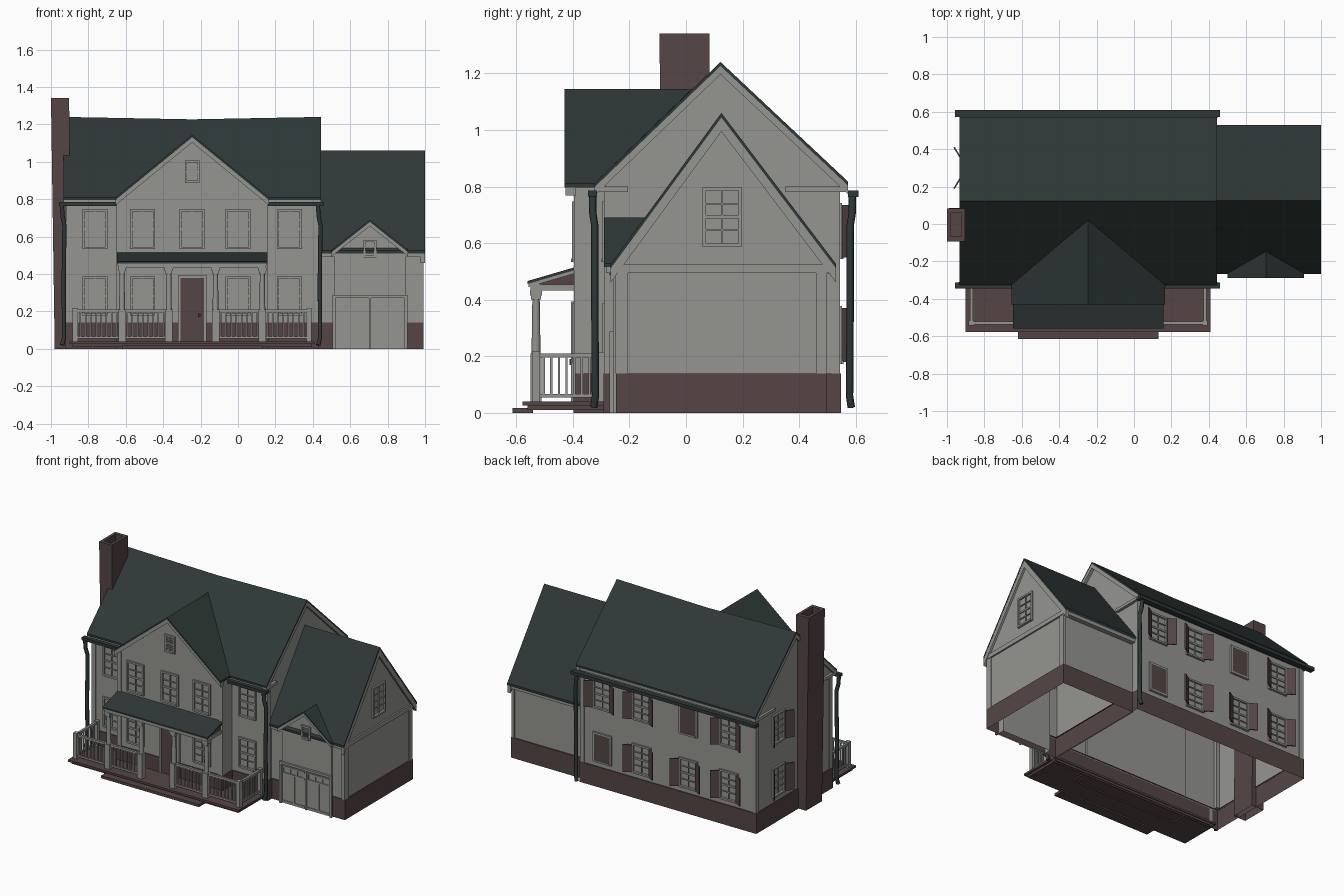
import bpy, bmesh, math
from mathutils import Matrix, Vector

if "Cube" in bpy.data.objects:
    bpy.data.objects.remove(bpy.data.objects["Cube"])


def material(name, rgb):
    m = bpy.data.materials.new(name)
    m.diffuse_color = (*rgb, 1)
    m.use_nodes = True
    m.node_tree.nodes["Principled BSDF"].inputs["Base Color"].default_value = m.diffuse_color
    return m


GREY = material("pale grey siding", (0.30, 0.30, 0.285))
GREEN = material("dark green roof", (0.027, 0.040, 0.038))
BRICK = material("dull red brick", (0.092, 0.060, 0.060))


def mesh(name, verts, faces, mat):
    me = bpy.data.meshes.new(name)
    me.from_pydata([tuple(v) for v in verts], [], faces)
    bm = bmesh.new()
    bm.from_mesh(me)
    bmesh.ops.recalc_face_normals(bm, faces=bm.faces)
    bm.to_mesh(me)
    bm.free()
    me.materials.append(mat)
    ob = bpy.data.objects.new(name, me)
    bpy.context.collection.objects.link(ob)
    return ob


def boxes(name, items, mat, M=Matrix()):
    """One object from several (x0, x1, y0, y1, z0, z1) boxes."""
    V, F = [], []
    for b in items:
        n = len(V)
        V += [M @ Vector((b[i], b[2 + j], b[4 + k])) for i in (0, 1) for j in (0, 1) for k in (0, 1)]
        F += [[n + q for q in f] for f in ((0, 1, 3, 2), (4, 5, 7, 6), (0, 1, 5, 4),
                                           (2, 3, 7, 6), (0, 2, 6, 4), (1, 3, 7, 5))]
    return mesh(name, V, F, mat)


def slab(name, poly, t, mat):
    """Sloped sheet with vertical thickness t."""
    n = len(poly)
    V = list(poly) + [(x, y, z - t) for x, y, z in poly]
    F = [list(range(n)), list(range(n, 2 * n))]
    F += [[i, (i + 1) % n, n + (i + 1) % n, n + i] for i in range(n)]
    return mesh(name, V, F, mat)


def prism(name, prof, axis, a, b, mat):
    """Profile of (s, z) pushed along x or y; the first edge (bottom) stays open."""
    n = len(prof)
    V = [(c, s, z) if axis == "x" else (s, c, z) for c in (a, b) for s, z in prof]
    F = [list(range(n)), list(range(n, 2 * n))]
    F += [[i, (i + 1) % n, n + (i + 1) % n, n + i] for i in range(1, n)]
    return mesh(name, V, F, mat)


def base_ring(name, x0, x1, y0, y1, h=0.14):
    V = [(x, y, z) for z in (0, h) for x, y in ((x0, y0), (x1, y0), (x1, y1), (x0, y1))]
    mesh(name, V, [[0, 1, 5, 4], [1, 2, 6, 5], [2, 3, 7, 6], [3, 0, 4, 7], [4, 5, 6, 7]][:4], BRICK)
    t = 0.012   # ledge on top of the brick
    boxes(name + "_ledge", [(x0, x1, y0, y0 + t, h - .004, h), (x0, x1, y1 - t, y1, h - .004, h),
                            (x0, x0 + t, y0, y1, h - .004, h), (x1 - t, x1, y0, y1, h - .004, h)], BRICK)


def wall_frame(side, pos):
    """Local axes: along the wall, outward, up."""
    u, d = {"front": ((1, 0, 0), (0, -1, 0)), "back": ((1, 0, 0), (0, 1, 0)),
            "right": ((0, 1, 0), (1, 0, 0)), "left": ((0, 1, 0), (-1, 0, 0))}[side]
    o = Vector(d) * abs(pos) if (pos < 0) == (min(d) < 0) else Vector(d) * -abs(pos)
    M = Matrix((u, d, (0, 0, 1))).transposed().to_4x4()
    M.translation = o
    return M


def window(name, side, pos, c, z0, z1, w=.13, rows=4, shutters=False, closed=False):
    M = wall_frame(side, pos)
    a, b, t = c - w / 2, c + w / 2, .012
    if closed:
        boxes(name + "_closed_shutter", [(a, b, 0, .012, z0, z1)], BRICK, M)
    items = [(a - t, a, 0, .012, z0 - t, z1 + t), (b, b + t, 0, .012, z0 - t, z1 + t),
             (a, b, 0, .012, z1, z1 + t), (a, b, 0, .016, z0 - t, z0),
             (c - .003, c + .003, 0, .007, z0, z1)]
    for i in range(1, rows):
        z = z0 + (z1 - z0) * i / rows
        h = .006 if i * 2 == rows else .003
        items.append((a, b, 0, .007, z - h, z + h))
    boxes(name, items, GREY, M)
    if shutters:   # shutters swung slightly off the wall
        for s in (-1, 1):
            R = M @ Matrix.Translation((c + s * (w / 2 + .006), .012, 0)) @ Matrix.Rotation(s * .55, 4, "Z")
            lo, hi = sorted((0, s * .06))
            boxes(name + "_shutter", [(lo, hi, 0, .008, z0 - .005, z1 + .005)], BRICK, R)


def pipe(name, pts, r, mat):
    cu = bpy.data.curves.new(name, "CURVE")
    cu.dimensions = "3D"
    cu.bevel_depth, cu.bevel_resolution, cu.use_fill_caps = r, 1, True
    sp = cu.splines.new("POLY")
    sp.points.add(len(pts) - 1)
    for p, q in zip(sp.points, pts):
        p.co = (*q, 1)
    cu.materials.append(mat)
    bpy.context.collection.objects.link(bpy.data.objects.new(name, cu))


# Main house body and roof (ridge sags a little in the middle)
prism("main_walls", [(-.285, .13), (.54, .13), (.54, .828), (.122, 1.212), (-.285, .828)], "x", -.915, .425, GREY)
base_ring("main_base", -.922, .432, -.292, .547)
R, MID = .122, -.245
for x, zr in ((-.932, 1.24), (.445, 1.24)):
    for y, z, n in ((-.325, .81, "front"), (.572, .818, "back")):
        slab("main_roof_" + n, [(x, y, z), (MID, y, z), (MID, R, 1.227), (x, R, zr)], .014, GREEN)
        e = x - math.copysign(.028, x)
        slab("main_rake_board", [(x, y, z - .014), (e, y, z - .014), (e, R, zr - .014), (x, R, zr - .014)], .03, GREY)
        k = .12 if y < 0 else -.22
        boxes("cornice_return", [(*sorted((x, e)), *sorted((y, y + k)), .78, .80)], GREY)
boxes("main_frieze", [(-.925, .435, -.318, -.285, .785, .803), (-.925, .435, .54, .566, .785, .808)], GREY)
boxes("main_corner_boards", [(x, x + .03, y, y + .03, .14, .8) for x in (-.92, .4) for y in (-.29, .515)], GREY)

# Front bay with cross gable
prism("bay_walls", [(-.645, .13), (.155, .13), (.155, .798), (MID, 1.125), (-.645, .798)], "y", -.39, -.27, GREY)
base_ring("bay_base", -.652, .162, -.397, -.29)
for s in (-1, 1):
    ex = MID + s * .41
    slab("bay_roof", [(MID, -.43, 1.145), (MID, .022, 1.145), (ex, -.325, .81), (ex, -.43, .81)], .014, GREEN)
    slab("bay_rake_board", [(MID, -.425, 1.131), (MID, -.388, 1.131), (ex, -.388, .796), (ex, -.425, .796)], .028, GREY)
    boxes("bay_corner_board", [(*sorted((ex - s * .006, ex - s * .036)), -.396, -.36, .14, .79)], GREY)
window("attic_vent", "front", -.39, MID, .9, .995, .055, 6)

# Garage wing with gable end to the right
prism("wing_walls", [(-.242, .13), (.49, .13), (.49, .557), (.125, 1.035), (-.242, .537)], "x", .425, .985, GREY)
base_ring("wing_base", .425, .992, -.247, .499)
for y, z, n in ((-.267, .525, "front"), (.53, .527, "back")):
    slab("wing_roof_" + n, [(.425, y, z), (1, y, z), (1, .125, 1.06), (.425, .125, 1.06)], .016, GREEN)
    slab("wing_rake_board", [(.975, y, z - .016), (.999, y, z - .016), (.999, .125, 1.044), (.975, .125, 1.044)], .05, GREY)
boxes("wing_trim", [(.98, .996, -.242, .51, .495, .525), (.97, .992, -.249, -.205, .14, .5),
                    (.97, .992, .46, .497, .14, .5), (.43, .99, -.26, -.24, .49, .515),
                    (.43, .99, .488, .522, .49, .515)], GREY)
window("wing_window", "right", .985, .128, .60, .785, .115, 4)

# Garage front gable and doors
G = .705
prism("garage_front", [(.515, 0), (.895, 0), (.895, .515), (G, .668), (.515, .515)], "y", -.256, -.2, GREY)
for s in (-1, 1):
    ex = G + s * .205
    slab("garage_roof", [(G, -.288, .69), (G, -.145, .69), (ex, -.264, .528), (ex, -.288, .528)], .012, GREEN)
    slab("garage_rake_board", [(G, -.283, .678), (G, -.25, .678), (ex, -.25, .516), (ex, -.283, .516)], .022, GREY)
M = wall_frame("front", -.256)
items = [(.505, .52, 0, .014, 0, .285), (.89, .905, 0, .014, 0, .285), (.505, .905, 0, .014, .272, .287),
         (.7, .71, 0, .01, 0, .275)]
for x in (.525, .715):
    items += [(x, x + .17, 0, .006, .205, .215), (x, x + .17, 0, .006, .25, .26)]
    items += [(x + i * .0545, x + i * .0545 + .007, 0, .006, .215, .25) for i in range(4)]
    items += [(x, x + .17, 0, .006, .01, .02), (x + .08, x + .09, 0, .006, .02, .205)]
boxes("garage_doors", items, GREY, M)
window("garage_vent", "front", -.256, G, .5, .57, .045, 5)

# Windows on the front
for i, c in enumerate((-.765, -.51, MID, 0, .275)):
    pos = -.285 if i in (0, 4) else -.39
    window("upper_front_window", "front", pos, c, .545, .735, .11)
    if i != 2:
        window("lower_front_window", "front", pos, c, .19, .375, .11)

# Windows with brick-red shutters on the back and left
for i, c in enumerate((.26, -.04, -.40, -.71)):
    window("upper_back_window", "back", .54, c, .555, .73, .12, 4, i != 2, i == 2)
    window("lower_back_window", "back", .54, c, .185, .365, .12, 4, i != 0, i == 0)
for z in (.19, .555):
    window("left_window", "left", -.915, .3, z, z + .18, .11, 4, True)

# Front door
M = wall_frame("front", -.39)
boxes("front_door", [(-.308, -.182, 0, .01, .045, .38)], BRICK, M)
boxes("door_frame", [(-.322, -.308, 0, .016, .04, .39), (-.182, -.168, 0, .016, .04, .39),
                     (-.322, -.168, 0, .016, .38, .394)], GREY, M)
boxes("door_handle", [(-.215, -.2, .01, .022, .17, .19)], GREEN, M)

# Porch deck and steps
boxes("porch_deck", [(-.9, .41, -.578, -.28, .026, .04), (-.885, .395, -.56, -.285, .01, .027)], BRICK)
boxes("porch_step", [(-.62, .13, -.614, -.54, 0, .018)], BRICK)

# Porch roof
prism("porch_gable_ends", [(-.54, .452), (-.39, .452), (-.39, .5)], "y", 0, 1, BRICK).hide_render = True
bpy.data.objects.remove(bpy.data.objects["porch_gable_ends"])
prism("porch_gable_ends", [(-.54, .452), (-.385, .452), (-.385, .502), (-.54, .456)], "x", -.632, .142, BRICK)
slab("porch_roof", [(-.648, -.56, .466), (.158, -.56, .466), (.158, -.385, .517), (-.648, -.385, .517)], .01, GREEN)
slab("porch_rake_boards", [(-.643, -.556, .457), (.153, -.556, .457), (.153, -.385, .507), (-.643, -.385, .507)], .012, GREY)
boxes("porch_beam", [(-.64, .15, -.55, -.51, .432, .455), (-.64, -.605, -.51, -.39, .432, .453),
                     (.115, .15, -.51, -.39, .432, .453), (-.64, .15, -.51, -.39, .446, .453)], GREY)

# Porch columns
for x in (-.62, -.37, -.12, .13):
    boxes("column_blocks", [(x - .02, x + .02, -.55, -.51, .04, .21), (x - .022, x + .022, -.552, -.508, .415, .435),
                            (x - .017, x + .017, -.547, -.513, .4, .415)], GREY)
    bpy.ops.mesh.primitive_cone_add(vertices=12, radius1=.016, radius2=.013, depth=.2, location=(x, -.53, .305))
    bpy.context.object.name = "column_shaft"
    bpy.context.object.data.materials.append(GREY)
    bpy.ops.object.shade_smooth_by_angle()

# Porch railings
rail = []
for a, b in ((-.87, -.62), (-.62, -.37), (-.12, .13), (.13, .38)):
    rail += [(a, b, -.538, -.522, .195, .21), (a, b, -.536, -.524, .055, .067)]
    rail += [(a + (b - a) * i / 9 - .004, a + (b - a) * i / 9 + .004, -.534, -.526, .065, .2) for i in range(1, 9)]
for x in (-.87, .38):
    rail += [(x - .008, x + .008, -.53, -.29, .195, .21), (x - .006, x + .006, -.53, -.29, .055, .067),
             (x - .014, x + .014, -.544, -.516, .04, .218), (x - .012, x + .012, -.315, -.29, .04, .215)]
    rail += [(x - .004, x + .004, -.53 + i * .027 - .004, -.53 + i * .027 + .004, .065, .2) for i in range(1, 8)]
boxes("porch_railing", rail, GREY)

# Gutters and downspouts
boxes("gutters", [(-.957, -.65, -.346, -.314, .765, .785), (.16, .46, -.346, -.314, .765, .785),
                  (-.957, .46, .572, .61, .763, .785)], GREEN)
for x, y, d in ((-.932, -.33, 1), (.437, -.33, 1), (.437, .588, -1)):
    pipe("downspout", [(x - .01, y, .77), (x - .006, y, .71), (x + .004, y + d * .008, .66), (x, y + d * .008, .35),
                       (x + .002, y + d * .01, .06), (x - .008, y + d * .004, .02)], .013, GREEN)

# Brick chimney, leaning slightly outward, hollow at the top
rings = [(-.98, -.888, -.09, .085, 0), (-1, -.903, -.093, .083, 1.34),
         (-.98, -.923, -.068, .058, 1.34), (-.98, -.923, -.068, .058, 1.22)]
V = [(x, y, z) for a, b, c, d, z in rings for x, y in ((a, c), (b, c), (b, d), (a, d))]
F = [[4 * r + i, 4 * r + (i + 1) % 4, 4 * r + 4 + (i + 1) % 4, 4 * r + 4 + i] for r in range(3) for i in range(4)]
mesh("chimney", V, F + [[12, 13, 14, 15]], BRICK)
